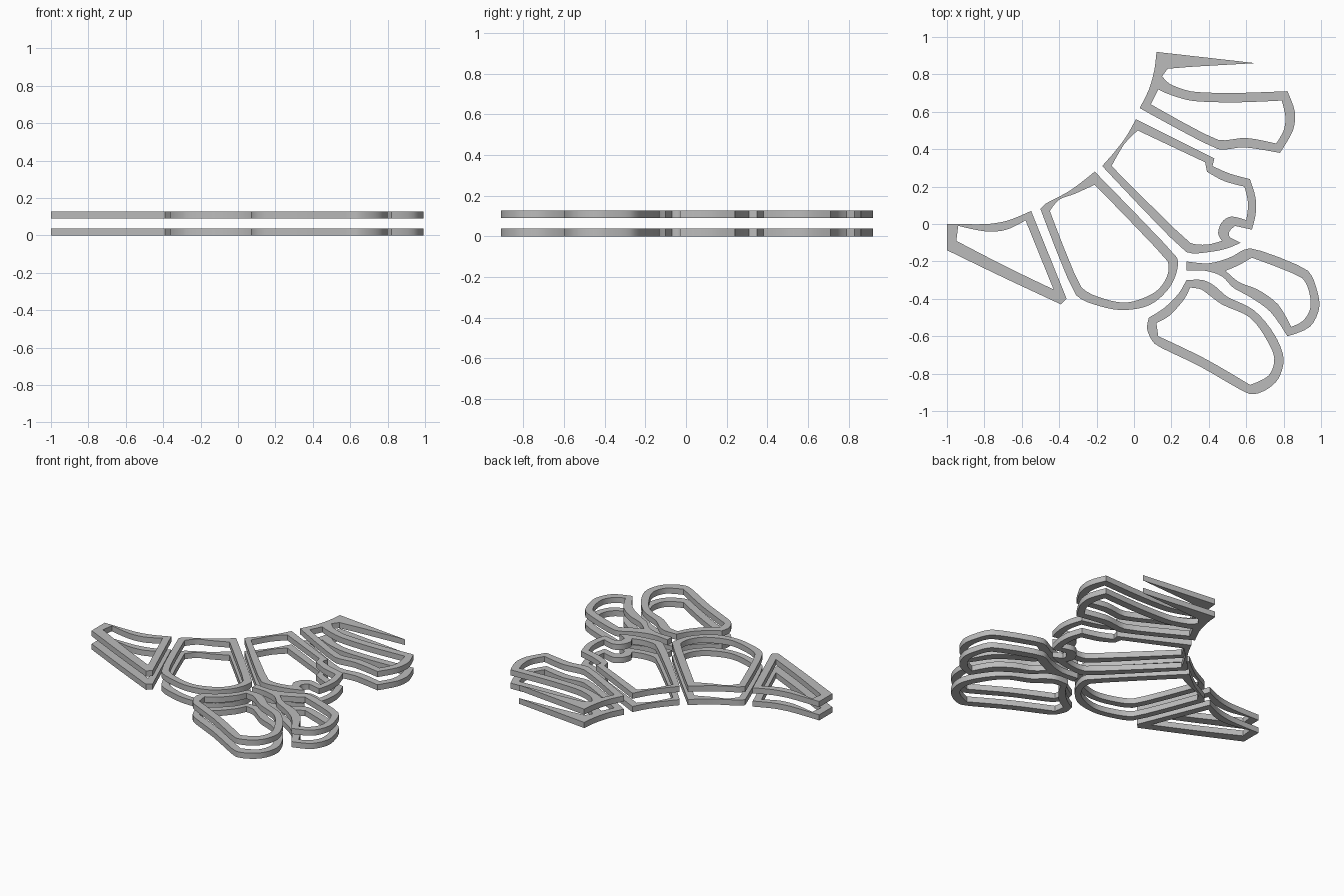
import bpy
import math
from mathutils import Vector

THICKNESS = 0.038
LAYERS = {"lower": 0.0, "upper": 0.09}
SMOOTH_LIMIT = math.radians(48)

default_cube = bpy.data.objects.get("Cube")
if default_cube:
    bpy.data.objects.remove(default_cube, do_unlink=True)

grey = bpy.data.materials.new("plain grey")
grey.use_nodes = True
grey_colour = (0.5, 0.5, 0.5, 1.0)
grey.diffuse_color = grey_colour
grey.node_tree.nodes["Principled BSDF"].inputs["Base Color"].default_value = grey_colour


def add_outline(curve, outline):
    """Closed spline: gentle turns become round, sharp turns stay corners."""
    points = [Vector((x, y, 0)) / 100 for x, y in outline]
    spline = curve.splines.new("BEZIER")
    spline.bezier_points.add(len(points) - 1)
    spline.use_cyclic_u = True
    spline.resolution_u = 4
    for i, (knot, here) in enumerate(zip(spline.bezier_points, points)):
        before = here - points[i - 1]
        after = points[(i + 1) % len(points)] - here
        reach = Vector()
        if before.angle(after) < SMOOTH_LIMIT:
            tangent = (before.normalized() + after.normalized()).normalized()
            reach = tangent * min(before.length, after.length) / 3
        knot.handle_left_type = knot.handle_right_type = "FREE"
        knot.co = here
        knot.handle_left = here - reach
        knot.handle_right = here + reach


def add_panel(name, outer, inner):
    """Open frame cut from flat stock, repeated in both layers."""
    curve = bpy.data.curves.new(name + "_profile", "CURVE")
    curve.dimensions = "2D"
    curve.fill_mode = "BOTH"
    curve.extrude = THICKNESS / 2
    add_outline(curve, outer)
    add_outline(curve, inner)
    profile = bpy.data.objects.new(name + "_profile", curve)
    bpy.context.collection.objects.link(profile)
    bpy.context.view_layer.update()
    evaluated = profile.evaluated_get(bpy.context.evaluated_depsgraph_get())
    mesh = bpy.data.meshes.new_from_object(evaluated)
    mesh.materials.clear()
    mesh.materials.append(grey)
    bpy.data.objects.remove(profile, do_unlink=True)

    for layer, height in LAYERS.items():
        panel = bpy.data.objects.new(f"{layer}_{name}", mesh.copy())
        panel.location.z = height + THICKNESS / 2
        bpy.context.collection.objects.link(panel)
        bpy.ops.object.select_all(action="DESELECT")
        panel.select_set(True)
        bpy.context.view_layer.objects.active = panel
        bpy.ops.object.shade_smooth_by_angle(angle=math.radians(30))


# Wedge at the far right end
add_panel(
    "end_wedge",
    outer=[(-100, 0), (-78, 0), (-67, 2), (-55, 7), (-36, -40), (-39, -43),
           (-69, -29), (-100, -14)],
    inner=[(-94, -1), (-79, -4), (-68, -3), (-58, 2), (-43, -35), (-68, -23),
           (-95, -9)],
)

# Broad panel with a rounded foot
add_panel(
    "round_panel",
    outer=[(-21, 28), (23, -18), (23, -25), (19, -34), (9, -43), (-5, -46),
           (-18, -44), (-31, -38), (-50, 8), (-47, 11), (-34, 18)],
    inner=[(-21, 21), (18, -20), (18, -27), (13, -35), (4, -40), (-5, -42),
           (-16, -40), (-28, -34), (-45, 7), (-40, 13), (-32, 16)],
)

# Panel with a hooked notch
add_panel(
    "notched_panel",
    outer=[(1, 56), (43, 35), (42, 31), (51, 27), (62, 24), (65, 14), (65, 5),
           (63, -3), (54, -1), (51, -4), (51, -7), (57, -10), (50, -13),
           (40, -15), (28, -15), (-17, 31), (-10, 39), (-4, 47)],
    inner=[(2, 50), (38, 33), (39, 28), (48, 23), (59, 20), (61, 11), (60, 2),
           (52, 4), (47, 1), (45, -5), (47, -9), (39, -11), (30, -10),
           (-12, 31), (-5, 43)],
)

# Long rear panel with a pointed spur
add_panel(
    "spurred_panel",
    outer=[(12, 92), (65, 86), (30, 84), (18, 83), (15, 79), (19, 75), (30, 71),
           (51, 70), (82, 71), (86, 60), (85, 50), (78, 38), (59, 41), (45, 40),
           (3, 62), (8, 72), (11, 83)],
    inner=[(13, 72), (17, 70), (30, 66), (53, 65), (79, 66), (81, 57), (80, 50),
           (76, 43), (60, 46), (45, 45), (9, 64)],
)

# Lobe with a narrow tail
add_panel(
    "tailed_lobe",
    outer=[(28, -20), (40, -21), (51, -18), (62, -13), (93, -25), (98, -36),
           (99, -45), (94, -55), (82, -60), (73, -47), (62, -39), (53, -34),
           (47, -28), (38, -25), (28, -25)],
    inner=[(49, -25), (56, -22), (63, -18), (90, -29), (94, -38), (94, -46),
           (90, -52), (84, -55), (77, -43), (66, -35), (56, -31)],
)

# Large front lobe
add_panel(
    "front_lobe",
    outer=[(28, -30), (37, -30), (43, -33), (50, -39), (64, -46), (75, -59),
           (80, -72), (77, -83), (70, -89), (62, -91), (35, -76), (11, -64),
           (7, -56), (8, -50), (16, -45), (24, -37)],
    inner=[(30, -34), (36, -35), (47, -43), (62, -50), (71, -62), (75, -72),
           (72, -81), (62, -86), (38, -72), (13, -60), (12, -53), (19, -49),
           (27, -40)],
)
